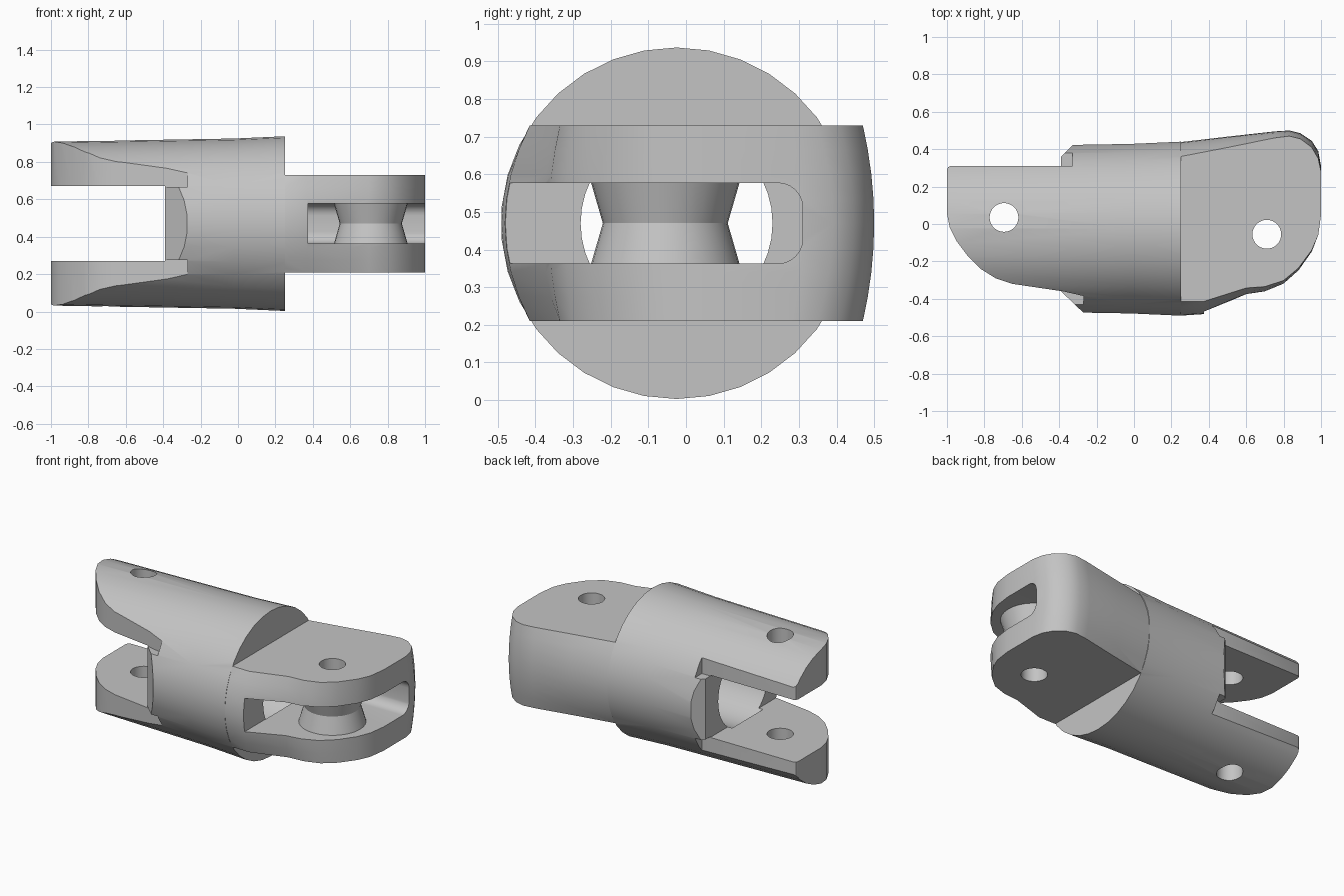
import bpy, bmesh, math
from mathutils import Vector

cube = bpy.data.objects.get("Cube")
if cube:
    bpy.data.objects.remove(cube, do_unlink=True)

CY, CZ = -0.025, 0.47          # barrel axis
GAP_LO, GAP_HI = 0.27, 0.67    # space between the fork arms
SLOT_LO, SLOT_HI = 0.363, 0.577

grey = bpy.data.materials.new("plain_grey")
grey.use_nodes = True
grey.diffuse_color = (0.55, 0.55, 0.55, 1)
grey.node_tree.nodes["Principled BSDF"].inputs["Base Color"].default_value = grey.diffuse_color


def loft(name, rings, closed=False):
    """Skin matching rings of points; cap the ends unless the loft closes on itself."""
    bm = bmesh.new()
    rows = [[bm.verts.new(p) for p in ring] for ring in rings]
    n = len(rows[0])
    for k in range(len(rows) if closed else len(rows) - 1):
        a, b = rows[k], rows[(k + 1) % len(rows)]
        for i in range(n):
            j = (i + 1) % n
            bm.faces.new((a[i], a[j], b[j], b[i]))
    if not closed:
        bm.faces.new(rows[0][::-1])
        bm.faces.new(rows[-1])
    bmesh.ops.recalc_face_normals(bm, faces=bm.faces)
    mesh = bpy.data.meshes.new(name)
    bm.to_mesh(mesh)
    bm.free()
    mesh.materials.append(grey)
    obj = bpy.data.objects.new(name, mesh)
    bpy.context.collection.objects.link(obj)
    return obj


def prism(name, outline, lo, hi):
    return loft(name, [[(x, y, z) for x, y in outline] for z in (lo, hi)])


def turned(name, profile, centre, axis, sides, closed=False):
    """Revolve (distance along axis, radius) pairs around x or z."""
    rings = []
    for d, r in profile:
        ring = []
        for i in range(sides):
            a = math.tau * i / sides
            u, v = r * math.sin(a), r * math.cos(a)
            ring.append((d, centre[0] + u, centre[1] + v) if axis == "x"
                        else (centre[0] + u, centre[1] + v, d))
        rings.append(ring)
    return loft(name, rings, closed)


def combine(target, other, operation):
    bpy.context.view_layer.objects.active = target
    mod = target.modifiers.new(operation.lower(), "BOOLEAN")
    mod.operation, mod.solver, mod.object = operation, "EXACT", other
    bpy.ops.object.modifier_apply(modifier=mod.name)
    bpy.data.objects.remove(other, do_unlink=True)


def smooth(obj):
    bpy.ops.object.select_all(action="DESELECT")
    obj.select_set(True)
    bpy.context.view_layer.objects.active = obj
    bpy.ops.object.shade_smooth_by_angle(angle=math.radians(28))


# Slightly flared round barrel
body = turned("link_body", [(-1, 0.438), (-0.02, 0.455), (0.25, 0.467)], (CY, CZ), "x", 34)

# Fork arms: rounded front edge and flat back edge, above and below the gap
front_edge = [(-1.1, -0.6), (-0.27, -0.6), (-0.27, -0.385), (-0.38, -0.36), (-0.65, -0.32),
              (-0.74, -0.29), (-0.82, -0.24), (-0.89, -0.17), (-0.95, -0.09),
              (-0.985, -0.02), (-1.005, 0.08), (-1.1, 0.08)]
back_edge = [(-1.1, 0.6), (-0.33, 0.6), (-0.33, 0.31), (-0.98, 0.31), (-0.994, 0.303),
             (-1.005, 0.28), (-1.1, 0.28)]
for lo, hi in ((-0.1, GAP_LO + 0.005), (GAP_HI - 0.005, 1.1)):
    combine(body, prism("front_trim", front_edge, lo, hi), "DIFFERENCE")
    combine(body, prism("back_trim", back_edge, lo, hi), "DIFFERENCE")

# Gap between the arms, leaving a bevelled shoulder on the barrel
gap = [(-1.1, -0.6), (-0.27, -0.6), (-0.27, -0.475), (-0.39, -0.36), (-0.39, 0.36),
       (-0.33, 0.42), (-0.33, 0.6), (-1.1, 0.6)]
combine(body, prism("gap_cutter", gap, GAP_LO, GAP_HI), "DIFFERENCE")

# Bulging tongue: x, y at mid height, and how far the flat faces sit inside that
tongue_edge = [(0.1, 0.40, 0.08), (0.25, 0.438, 0.077), (0.5, 0.467, 0.058), (0.75, 0.495, 0.035),
               (0.83, 0.5, 0.03), (0.89, 0.485, 0.03), (0.95, 0.445, 0.035), (0.985, 0.39, 0.04),
               (1, 0.31, 0.03), (1, 0.05, 0), (0.985, -0.06, 0), (0.95, -0.15, 0.01),
               (0.88, -0.25, 0.015), (0.8, -0.322, 0.02), (0.7, -0.365, 0.03),
               (0.6, -0.382, 0.04), (0.37, -0.482, 0.067), (0.25, -0.49, 0.077), (0.1, -0.43, 0.08)]
levels = [k / 4 for k in range(-4, 5)]
tongue = loft("tongue", [[(x, y - math.copysign(b * t * t, y), CZ + 0.26 * t)
                          for x, y, b in tongue_edge] for t in levels])
combine(body, tongue, "UNION")

# Round bore along the barrel, meeting the slot in the tongue
combine(body, turned("bore", [(-0.42, 0.255), (0.376, 0.255)], (CY, CZ), "x", 40), "DIFFERENCE")

# Slot open to the front and the end, with rounded back corners
r = 0.065
section = [(-0.7, SLOT_LO), (-0.7, SLOT_HI)]
for cz, start in ((SLOT_HI - r, 90), (SLOT_LO + r, 0)):
    for k in range(7):
        a = math.radians(start - 15 * k)
        section.append((0.31 - r + r * math.cos(a), cz + r * math.sin(a)))
slot = loft("slot_cutter", [[(x, y, z) for y, z in section] for x in (0.375, 1.2)])
combine(body, slot, "DIFFERENCE")

# Pin holes through the fork and the tongue
fork_hole, tongue_hole = (-0.695, 0.035), (0.71, -0.055)
for centre in (fork_hole, tongue_hole):
    combine(body, turned("pin_hole", [(-0.2, 0.077), (1.2, 0.077)], centre, "z", 32), "DIFFERENCE")

# Waisted pulley inside the slot
pulley = turned("pulley", [(SLOT_LO, 0.077), (SLOT_LO, 0.197), (CZ, 0.166),
                           (SLOT_HI, 0.197), (SLOT_HI, 0.077)], tongue_hole, "z", 32, closed=True)

for obj in (body, pulley):
    smooth(obj)
